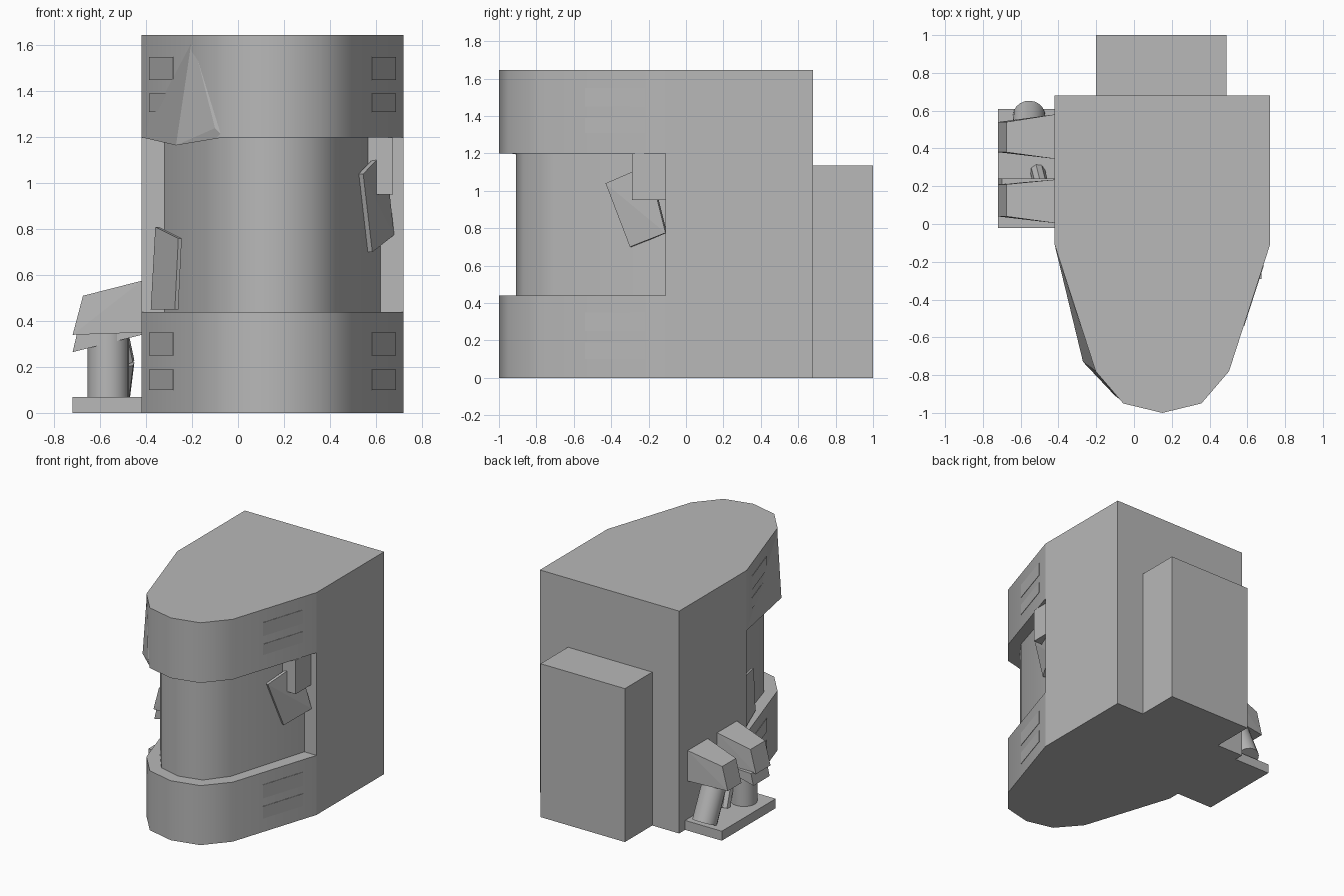
import bpy, bmesh, math
from mathutils import Vector

if "Cube" in bpy.data.objects:
    bpy.data.objects.remove(bpy.data.objects["Cube"])

grey = bpy.data.materials.new("plain_grey")
grey.diffuse_color = (0.48, 0.48, 0.48, 1)
grey.use_nodes = True
grey.node_tree.nodes["Principled BSDF"].inputs["Base Color"].default_value = grey.diffuse_color


def finish(name, bm, smooth=None):
    bmesh.ops.recalc_face_normals(bm, faces=bm.faces[:])
    me = bpy.data.meshes.new(name)
    bm.to_mesh(me)
    bm.free()
    me.materials.append(grey)
    ob = bpy.data.objects.new(name, me)
    bpy.context.collection.objects.link(ob)
    if smooth:
        bpy.ops.object.select_all(action='DESELECT')
        ob.select_set(True)
        bpy.context.view_layer.objects.active = ob
        bpy.ops.object.shade_smooth_by_angle(angle=math.radians(smooth))
    return ob


def hull(name, points):
    """Convex solid around a few corner points."""
    bm = bmesh.new()
    for p in points:
        bm.verts.new(p)
    bmesh.ops.convex_hull(bm, input=bm.verts[:])
    bmesh.ops.dissolve_limit(bm, angle_limit=0.01, verts=bm.verts[:], edges=bm.edges[:])
    return finish(name, bm)


def box(name, x0, x1, y0, y1, z0, z1):
    return hull(name, [(x, y, z) for x in (x0, x1) for y in (y0, y1) for z in (z0, z1)])


def prism(name, outline, z0, z1):
    """Upright solid from a plan outline, smooth around the nose."""
    bm = bmesh.new()
    face = bm.faces.new([bm.verts.new((x, y, z0)) for x, y in outline])
    ext = bmesh.ops.extrude_face_region(bm, geom=[face])
    for v in ext["geom"]:
        if isinstance(v, bmesh.types.BMVert):
            v.co.z = z1
    return finish(name, bm, 45)


def rod(name, a, b, r, sides=20):
    a, b = Vector(a), Vector(b)
    bm = bmesh.new()
    bmesh.ops.create_cone(bm, cap_ends=True, segments=sides, radius1=r, radius2=r,
                          depth=(b - a).length)
    bm.transform((b - a).to_track_quat('Z', 'Y').to_matrix().to_4x4())
    bmesh.ops.translate(bm, verts=bm.verts[:], vec=(a + b) / 2)
    return finish(name, bm, 40)


def nose(half):
    """Mirror half an outline about the centre line of the body."""
    cx = 0.15
    return [(cx + x, y) for x, y in half] + [(cx - x, y) for x, y in reversed(half) if x > 0]


# Main housing: rear block, two nose blocks and the recessed drum between them
box("rear_block", -0.42, 0.72, -0.11, 0.68, 0, 1.645)
wide = nose([(0.57, -0.11), (0.353, -0.78), (0.207, -0.95), (0, -1.0)])
prism("lower_nose", wide, 0, 0.44)
prism("upper_nose", wide, 1.2, 1.645)
narrow = nose([(0.47, -0.11), (0.29, -0.71), (0.17, -0.867), (0, -0.91)])
prism("recessed_drum", narrow, 0.44, 1.2)

# Rear cabinet
box("rear_cabinet", -0.2, 0.49, 0.68, 1.0, 0, 1.135)

# Thin vent plates on both slanted sides of the nose blocks
for label, side in (("right", 1), ("left", -1)):
    for i, (z0, z1) in enumerate([(0.10, 0.19), (0.25, 0.35), (1.31, 1.39), (1.45, 1.55)]):
        pts = []
        for y in (-0.54, -0.22):
            wall = 0.57 + (y + 0.11) * 0.217 / 0.67
            for off in (-0.003, 0.003):
                pts += [(0.15 + side * (wall + off), y, z) for z in (z0, z1)]
        hull(f"{label}_vent_{i + 1}", pts)

# Bent skin on the upper left of the nose
hull("bent_skin", [(-0.2, -0.78, 1.635), (-0.42, -0.11, 1.2), (-0.27, -0.73, 1.165),
                   (-0.10, -0.91, 1.24), (-0.06, -0.94, 1.2), (-0.2, -0.77, 1.2)])


# Loose tilted panels beside the drum
def panel(name, corners, thickness):
    pts = [Vector(c) for c in corners]
    hull(name, pts + [p + Vector(thickness) for p in pts])


panel("right_panel", [(0.545, -0.43, 1.04), (0.64, -0.20, 1.14),
                      (0.68, -0.11, 0.775), (0.585, -0.30, 0.70)], (-0.02, 0.008, 0))
panel("left_panel", [(-0.26, -0.42, 0.76), (-0.36, -0.15, 0.81),
                     (-0.38, -0.15, 0.45), (-0.275, -0.42, 0.45)], (0.015, 0.008, 0))
box("panel_bracket", 0.565, 0.675, -0.29, -0.11, 0.95, 1.2)

# Side fixture: base plate, two flared heads and their supports
box("fixture_base", -0.72, -0.42, -0.02, 0.61, 0, 0.07)
for name, out0, out1, in0, in1 in (("rear_head", 0.38, 0.54, 0.345, 0.58),
                                   ("front_head", 0.04, 0.21, 0.005, 0.235)):
    hull(name, [(x, y, z) for x, z, ys in (
        (-0.72, 0.34, (out0, out1)), (-0.675, 0.51, (out0, out1)),
        (-0.42, 0.35, (in0, in1)), (-0.42, 0.575, (in0, in1))) for y in ys])
hull("front_head_flap", [(x, y, z) for x, z in (
    (-0.72, 0.265), (-0.70, 0.35), (-0.42, 0.36), (-0.42, 0.34)) for y in (0.05, 0.24)])
rod("front_support", (-0.565, 0.13, 0.06), (-0.565, 0.13, 0.36), 0.09)
rod("rear_support", (-0.555, 0.575, 0.08), (-0.56, 0.44, 0.38), 0.085)
rod("lower_brace", (-0.51, 0.28, 0.06), (-0.49, 0.20, 0.22), 0.04, 8)
rod("upper_brace", (-0.49, 0.20, 0.22), (-0.52, 0.16, 0.36), 0.04, 8)
